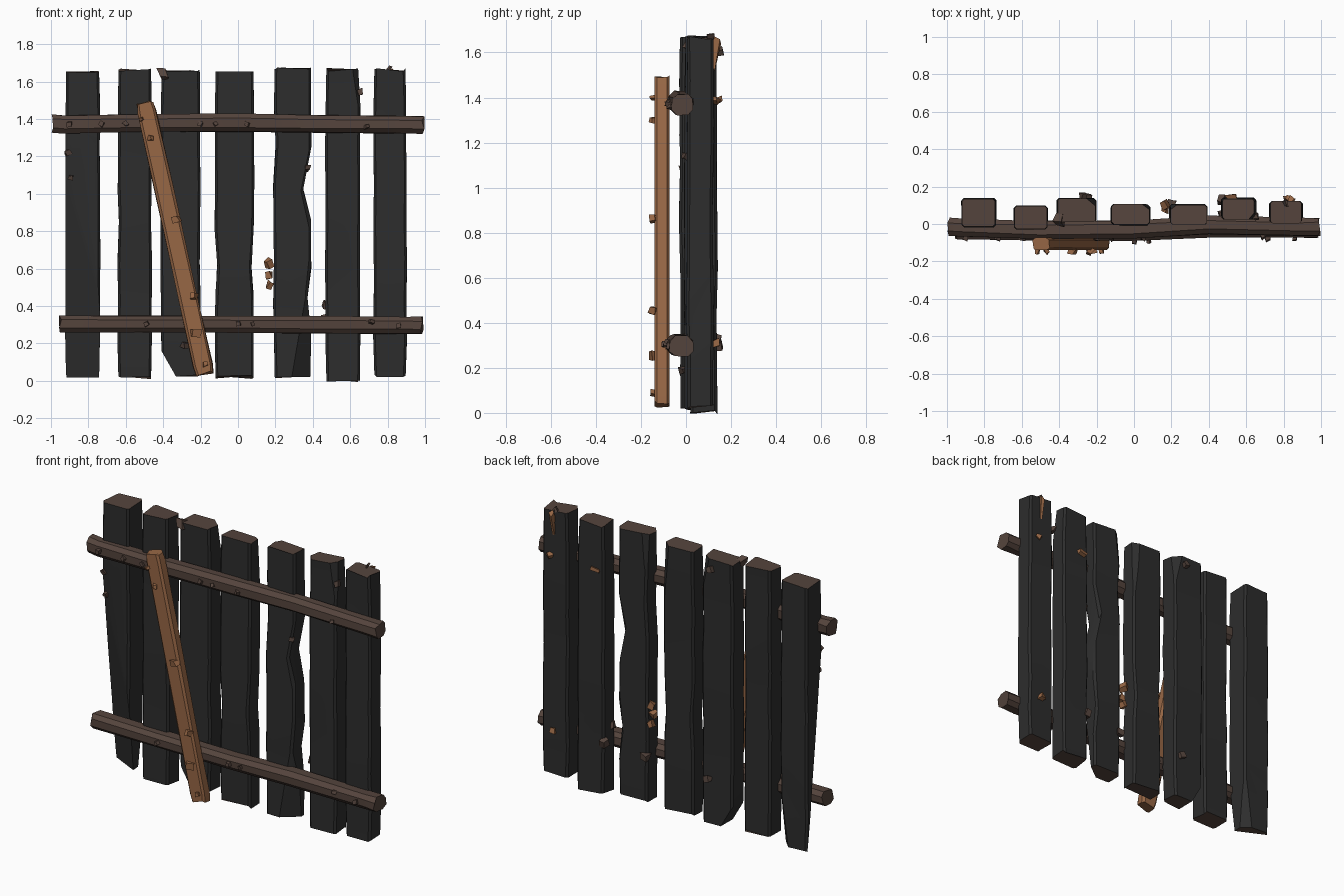
import bpy, bmesh, math, random
from mathutils import Vector, Matrix, Euler

random.seed(7)


def material(name, rgb):
    m = bpy.data.materials.new(name)
    m.diffuse_color = (*rgb, 1)
    return m


CHAR = material("charred_wood", (0.026, 0.026, 0.026))
BROWN = material("dark_brown_wood", (0.09, 0.058, 0.046))
ORANGE = material("orange_wood", (0.31, 0.135, 0.06))


def jit(a):
    return random.uniform(-a, a)


def finish(name, bm, mats):
    bmesh.ops.recalc_face_normals(bm, faces=bm.faces)
    me = bpy.data.meshes.new(name)
    bm.to_mesh(me)
    bm.free()
    for m in mats:
        me.materials.append(m)
    ob = bpy.data.objects.new(name, me)
    bpy.context.collection.objects.link(ob)
    return ob


def profile(u0, u1, v0, v1, c):
    """Rectangle with chamfered corners, as eight (u, v) points."""
    return [(u0 + c, v0), (u1 - c, v0), (u1, v0 + c), (u1, v1 - c),
            (u1 - c, v1), (u0 + c, v1), (u0, v1 - c), (u0, v0 + c)]


def loft(rings):
    """Skin a list of point rings; end caps get material 1."""
    bm = bmesh.new()
    vs = [[bm.verts.new(p) for p in r] for r in rings]
    n = len(vs[0])
    for a, b in zip(vs, vs[1:]):
        for i in range(n):
            bm.faces.new((a[i], a[(i + 1) % n], b[(i + 1) % n], b[i]))
    for r in (vs[0], vs[-1]):
        bm.faces.new(r).material_index = 1
    return bm


def slice_off(bm, co, no):
    """Split wood away on the side the normal points to."""
    r = bmesh.ops.bisect_plane(bm, geom=bm.verts[:] + bm.edges[:] + bm.faces[:],
                               plane_co=co, plane_no=no, clear_outer=True)
    edges = [e for e in r["geom_cut"] if isinstance(e, bmesh.types.BMEdge)]
    for f in bmesh.ops.holes_fill(bm, edges=edges, sides=0)["faces"]:
        f.material_index = 0


# Upright planks: x range, y range, z range
planks = [
    (-0.925, -0.735, -0.020, 0.140, 0.025, 1.655),
    (-0.645, -0.460, -0.032, 0.100, 0.018, 1.660),
    (-0.415, -0.200, 0.010, 0.140, 0.025, 1.660),
    (-0.125, 0.088, -0.010, 0.108, 0.020, 1.655),
    (0.188, 0.395, -0.010, 0.108, 0.018, 1.668),
    (0.464, 0.656, 0.018, 0.142, 0.004, 1.664),
    (0.722, 0.904, 0.000, 0.125, 0.028, 1.662),
]
# Worn edges: plank -> {height step: (left inset, right inset)}
worn = {3: {3: (0.012, 0.012)}, 4: {2: (0, 0.02), 5: (0, 0.045), 6: (0.01, 0)},
        5: {8: (0, 0.006)}, 1: {4: (0.008, 0.0)}}
# Split-off corners: plank -> [(point, normal)]
splits = {
    0: [((-0.92, -0.005, 1.2), (-0.5, -1, -0.11)), ((-0.735, 0.13, 0.4), (0.7, 0.7, -0.1))],
    2: [((-0.415, 0.07, 0.17), (-0.15, 0, -0.085)), ((-0.2, 0.12, 1.5), (0.7, 0.8, 0.15))],
    3: [((0.088, 0.095, 1.3), (0.6, 0.8, 0.05))],
    4: [((0.38, -0.01, 0.6), (0.6, -0.8, -0.1)), ((0.19, 0.1, 1.4), (-0.6, 0.8, 0.08))],
    5: [((0.656, 0.03, 1.4), (0.7, -0.6, 0.1))],
}
LEVELS = 9
for k, (x0, x1, y0, y1, z0, z1) in enumerate(planks):
    rings = []
    for j in range(LEVELS):
        t = j / (LEVELS - 1)
        end = j in (0, LEVELS - 1)
        li, ri = worn.get(k, {}).get(j, (0, 0))
        ex = 0.004 if end else 0
        p = profile(x0 + li + abs(jit(0.005)) + ex, x1 - ri - abs(jit(0.005)) - ex,
                    y0 + abs(jit(0.008)), y1 - abs(jit(0.008)), 0.012)
        rings.append([(x, y, z0 + (z1 - z0) * t + jit(0.010 if end else 0.04)) for x, y in p])
    bm = loft(rings)
    for co, no in splits.get(k, []):
        slice_off(bm, Vector(co), Vector(no).normalized())
    finish(f"plank_{k + 1}", bm, (CHAR, BROWN))


# Cross rails: (x, y centre, z centre) along a slightly bent path
def rail(name, path, ty, tz):
    rings = []
    for x, y, z in path:
        p = profile(y - ty / 2, y + ty / 2, z - tz / 2, z + tz / 2, 0.024)
        rings.append([(x + jit(0.008), a + jit(0.003), b + jit(0.003)) for a, b in p])
    finish(name, loft(rings), (BROWN, BROWN))


rail("upper_rail", [(-0.99, -0.015, 1.375), (-0.93, -0.02, 1.372), (-0.5, -0.032, 1.378),
                    (0, -0.028, 1.38), (0.4, -0.005, 1.375), (0.9, -0.015, 1.37),
                    (0.99, -0.015, 1.368)], 0.095, 0.095)
rail("lower_rail", [(-0.95, -0.03, 0.305), (-0.5, -0.035, 0.303), (0, -0.035, 0.302),
                    (0.4, -0.02, 0.30), (0.9, -0.02, 0.297), (0.985, -0.02, 0.296)], 0.105, 0.09)

# Slanted brace nailed over the rails
top, bot = Vector((-0.497, 0, 1.485)), Vector((-0.178, 0, 0.038))
d = (top - bot).normalized()
side = Vector((d.z, 0, -d.x))
rings = []
for t in (0, 0.03, 0.3, 0.65, 0.97, 1):
    w = 0.052 - 0.006 * (t in (0, 1)) - 0.003 * t
    p = profile(-w, w, -0.14, -0.073, 0.012)
    rings.append([bot.lerp(top, t) + side * (u + jit(0.003)) + Vector((0, v, 0))
                  + d * (jit(0.009) if t in (0, 1) else 0) for u, v in p])
finish("brace", loft(rings), (ORANGE, ORANGE))


# Rough lumps: bent nails and splinters
def lumps(name, spots, mat):
    bm = bmesh.new()
    for x, y, z, sx, sy, sz in spots:
        m = (Matrix.Translation((x, y, z)) @ Euler((jit(0.4), jit(0.6), jit(0.5))).to_matrix().to_4x4()
             @ Matrix.Diagonal((sx, sy, sz, 1)))
        for v in bmesh.ops.create_cube(bm, size=1, matrix=m)["verts"]:
            v.co += Vector((jit(0.2) * sx, jit(0.2) * sy, jit(0.2) * sz))
    finish(name, bm, (mat,))


S = 0.022
lumps("rail_nails",
      [(x, -0.072, 1.372, S, 0.03, S) for x in (-0.9, -0.73, -0.6, -0.2, -0.12, 0.05)]
      + [(0.69, -0.065, 1.36, S, 0.03, S)]
      + [(x, -0.09, 0.305, S, 0.03, S) for x in (-0.49, 0.0, 0.08)]
      + [(0.71, -0.074, 0.315, S, 0.03, S), (0.86, -0.074, 0.295, S, 0.03, S)], BROWN)
lumps("brace_nails", [(x, -0.145, z, s, 0.032, s) for x, z, s in (
    (-0.33, 0.86, 0.035), (-0.235, 0.45, 0.03), (-0.225, 0.255, 0.042),
    (-0.175, 0.09, 0.022), (-0.515, 1.4, 0.02), (-0.465, 1.3, 0.022))], ORANGE)
lumps("edge_splinters", [
    (-0.91, -0.01, 1.22, 0.03, 0.03, 0.03), (-0.895, -0.015, 1.085, 0.025, 0.03, 0.025),
    (-0.40, 0.02, 1.64, 0.04, 0.05, 0.05), (0.65, 0.04, 1.545, 0.03, 0.03, 0.03),
    (0.37, 0.0, 1.14, 0.025, 0.03, 0.03), (-0.28, 0.0, 0.19, 0.04, 0.04, 0.03),
    (0.465, 0.05, 0.41, 0.02, 0.03, 0.04), (0.81, 0.11, 1.67, 0.012, 0.03, 0.03)], BROWN)
lumps("back_splinters", [
    (0.82, 0.128, 1.59, 0.015, 0.03, 0.12), (0.84, 0.13, 1.39, 0.03, 0.03, 0.025),
    (0.82, 0.13, 0.31, 0.03, 0.03, 0.03), (0.52, 0.145, 1.39, 0.05, 0.025, 0.02),
    (0.165, 0.1, 0.63, 0.03, 0.04, 0.04), (0.165, 0.08, 0.56, 0.035, 0.04, 0.04),
    (0.17, 0.1, 0.51, 0.03, 0.04, 0.035)], ORANGE)
lumps("back_nails", [
    (0.47, 0.13, 0.33, 0.04, 0.04, 0.04), (0.2, 0.11, 0.3, 0.04, 0.035, 0.04),
    (-0.25, 0.145, 0.3, 0.04, 0.03, 0.04), (-0.27, 0.145, 1.6, 0.03, 0.03, 0.03)], BROWN)

# Soft wood grain faces with crisp edges
for ob in bpy.data.objects:
    ob.select_set(True)
    bpy.context.view_layer.objects.active = ob
bpy.ops.object.shade_smooth_by_angle(angle=math.radians(30))
